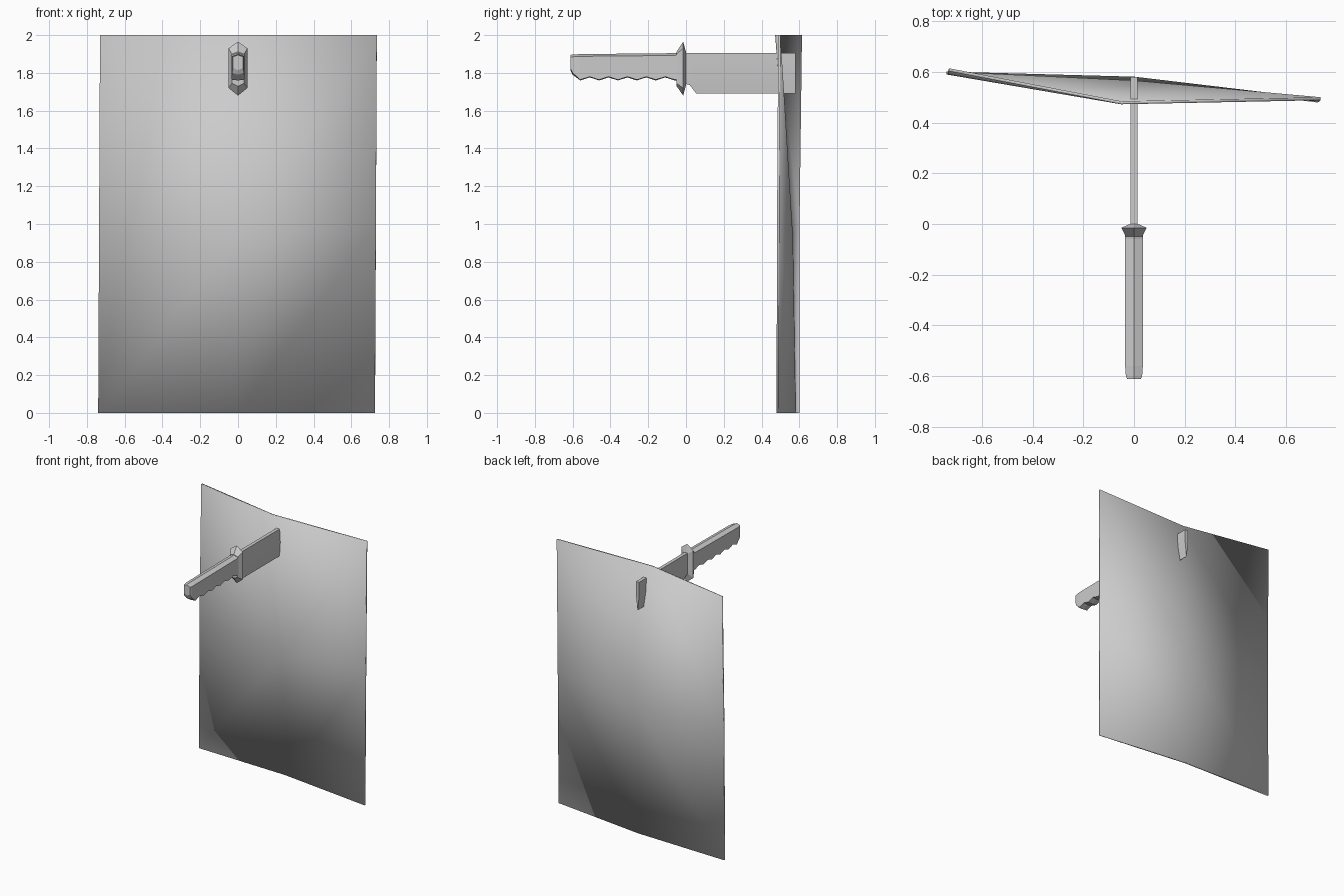
import bpy, bmesh
from mathutils import Vector

cube = bpy.data.objects.get("Cube")
if cube:
    bpy.data.objects.remove(cube, do_unlink=True)

grey = bpy.data.materials.new("plain_grey")
grey.use_nodes = True
colour = (0.6, 0.6, 0.6, 1)
grey.diffuse_color = colour
grey.node_tree.nodes["Principled BSDF"].inputs["Base Color"].default_value = colour


def loft(name, rings, closed=True, smooth=0):
    """Skin a row of equal-length point rings; closed rings get end caps."""
    bm = bmesh.new()
    rows = [[bm.verts.new(p) for p in ring] for ring in rings]
    n = len(rows[0])
    for a, b in zip(rows, rows[1:]):
        for i in range(n if closed else n - 1):
            j = (i + 1) % n
            bm.faces.new((a[i], a[j], b[j], b[i]))
    if closed:
        bm.faces.new(rows[0])
        bm.faces.new(rows[-1])
    bmesh.ops.recalc_face_normals(bm, faces=bm.faces)
    mesh = bpy.data.meshes.new(name)
    bm.to_mesh(mesh)
    bm.free()
    mesh.materials.append(grey)
    obj = bpy.data.objects.new(name, mesh)
    bpy.context.collection.objects.link(obj)
    if smooth:
        bpy.context.view_layer.objects.active = obj
        obj.select_set(True)
        bpy.ops.object.shade_smooth_by_angle(angle=smooth)
        obj.select_set(False)
    return obj


def hexagon(y, half, top, shoulder, hip, bottom):
    """Six-sided cross-section with a ridge above and below."""
    return [(0, y, top), (half, y, shoulder), (half, y, hip),
            (0, y, bottom), (-half, y, hip), (-half, y, shoulder)]


# Bent paper sheet: the crease runs backwards towards the bottom
sheet = loft("paper_sheet", [
    [(-0.74, 0.595, 0), (0, 0.575, 0), (0.725, 0.485, 0)],
    [(-0.735, 0.595, 1), (0, 0.56, 0.93), (0.73, 0.488, 1)],
    [(-0.73, 0.608, 2), (-0.05, 0.478, 2), (0.735, 0.494, 2)],
], closed=False, smooth=0.5)
solid = sheet.modifiers.new("thickness", "SOLIDIFY")
solid.thickness = 0.012
solid.offset = 0

# Handle with scalloped finger grips along its underside
rings = [hexagon(-0.612, 0.026, 1.895, 1.885, 1.825, 1.815),
         hexagon(-0.6, 0.032, 1.897, 1.885, 1.8, 1.79)]
for i in range(11):
    y = -0.56 + i * 0.05
    low = 1.76 if i % 2 == 0 else 1.776
    top = 1.905 + 0.01 * y
    rings.append(hexagon(y, 0.035, top, top - 0.012, low + 0.004, low))
rings.append(hexagon(-0.03, 0.035, 1.91, 1.898, 1.765, 1.76))
loft("handle", rings)

# Flared guard
loft("guard", [hexagon(-0.05, 0.032, 1.912, 1.9, 1.745, 1.73),
               hexagon(-0.015, 0.05, 1.965, 1.93, 1.72, 1.68),
               hexagon(0.0, 0.016, 1.91, 1.9, 1.75, 1.735)])

# Blade: thick spine narrowing to the cutting edge
rings = []
for y, low, edge in ((-0.01, 1.745, 0.012), (0.02, 1.735, 0.01),
                     (0.055, 1.69, 0.001), (0.58, 1.69, 0.001)):
    rings.append([(-0.013, y, 1.905), (0.013, y, 1.905), (0.013, y, 1.8),
                  (edge, y, low), (-edge, y, low), (-0.013, y, 1.8)])
loft("blade", rings, smooth=0.6)
